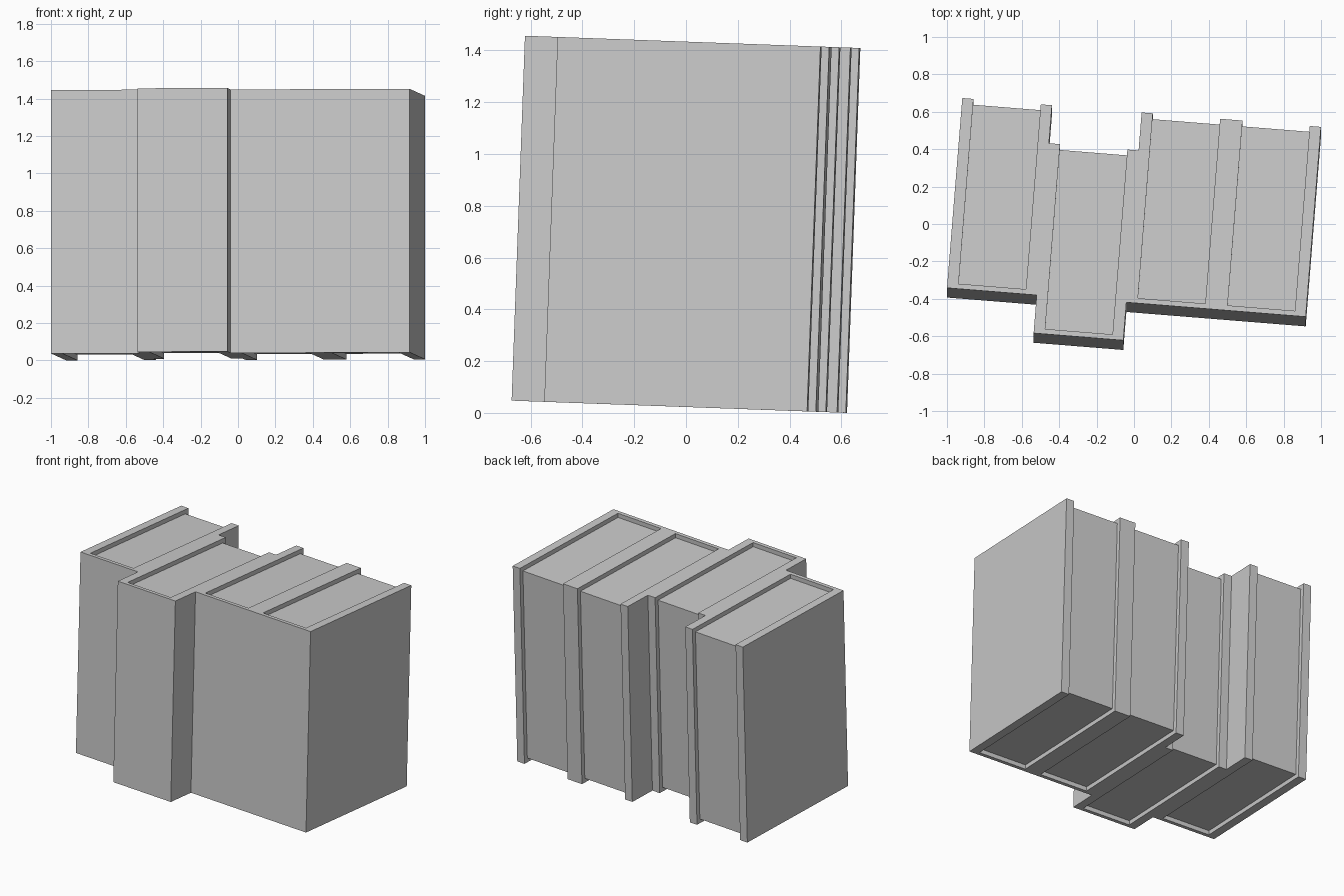
import bpy, bmesh
from math import radians
from mathutils import Matrix, Vector

cube = bpy.data.objects.get("Cube")
if cube:
    bpy.data.objects.remove(cube, do_unlink=True)

# Single flat grey for covers and pages
grey = bpy.data.materials.new("light grey")
grey.use_nodes = True
colour = (0.6, 0.6, 0.6, 1)
grey.diffuse_color = colour
grey.node_tree.nodes["Principled BSDF"].inputs["Base Color"].default_value = colour

WIDTH, DEPTH, HEIGHT = 0.481, 1.019, 1.41
BOARD, SPINE, RECESS = 0.06, 0.027, 0.03

# The whole row leans back, with a slight turn
lean = (Matrix.Rotation(radians(-0.17), 4, 'Y') @ Matrix.Rotation(radians(-4.6), 4, 'Z')
        @ Matrix.Rotation(radians(-2.1), 4, 'X'))


def prism(name, outline, z0, z1):
    """Extrude a flat outline from z0 to z1."""
    bm = bmesh.new()
    face = bm.faces.new([bm.verts.new((x, y, z0)) for x, y in outline])
    top = bmesh.ops.extrude_face_region(bm, geom=[face])["geom"]
    verts = [v for v in top if isinstance(v, bmesh.types.BMVert)]
    bmesh.ops.translate(bm, verts=verts, vec=(0, 0, z1 - z0))
    bmesh.ops.recalc_face_normals(bm, faces=bm.faces)
    bm.transform(lean)
    mesh = bpy.data.meshes.new(name)
    bm.to_mesh(mesh)
    bm.free()
    mesh.materials.append(grey)
    obj = bpy.data.objects.new(name, mesh)
    bpy.context.collection.objects.link(obj)
    return obj


def book(index, pull):
    """U-shaped cover with the spine in front, around a recessed page block."""
    x0 = (index - 2) * WIDTH
    x1, y0 = x0 + WIDTH, -DEPTH / 2 - pull
    y1 = y0 + DEPTH
    a, b, s = x0 + BOARD, x1 - BOARD, y0 + SPINE
    cover = [(x0, y0), (x1, y0), (x1, y1), (b, y1), (b, s), (a, s), (a, y1), (x0, y1)]
    pages = [(a, s), (b, s), (b, y1 - RECESS), (a, y1 - RECESS)]
    return [prism(f"book_cover_{index + 1}", cover, 0, HEIGHT),
            prism(f"book_pages_{index + 1}", pages, RECESS, HEIGHT - RECESS)]


# Four books, the second one pulled forward
parts = []
for i, pull in enumerate((0, 0.204, 0, 0)):
    parts += book(i, pull)

# Centre the row and stand it on the floor
points = [v.co for o in parts for v in o.data.vertices]
low = Vector([min(p[k] for p in points) for k in range(3)])
high = Vector([max(p[k] for p in points) for k in range(3)])
shift = Vector((-(low.x + high.x) / 2, -(low.y + high.y) / 2, -low.z))
for o in parts:
    o.data.transform(Matrix.Translation(shift))
